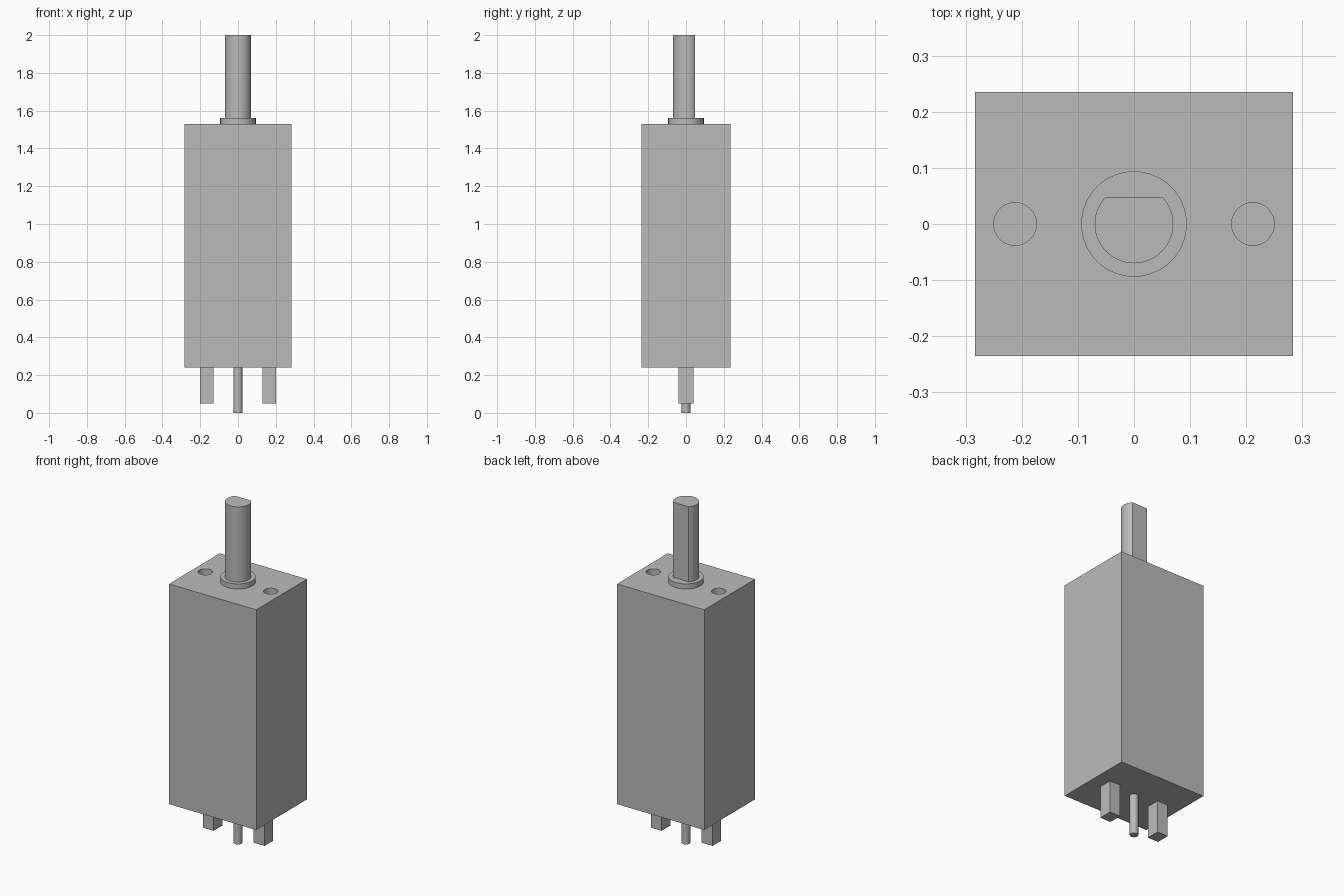
import bpy
import bmesh
import math

if "Cube" in bpy.data.objects:
    bpy.data.objects.remove(bpy.data.objects["Cube"], do_unlink=True)

metal = bpy.data.materials.new("plain grey")
metal.use_nodes = True
GREY = (0.5, 0.5, 0.5, 1)
metal.diffuse_color = GREY
metal.node_tree.nodes["Principled BSDF"].inputs["Base Color"].default_value = GREY


def finish(name, smooth=False):
    ob = bpy.context.object
    ob.name = name
    ob.data.materials.append(metal)
    if smooth:
        bpy.ops.object.shade_smooth_by_angle(angle=math.radians(30))
    return ob


def box(name, x, width, depth, bottom, top):
    bpy.ops.mesh.primitive_cube_add(size=1, location=(x, 0, (bottom + top) / 2))
    bpy.context.object.scale = (width, depth, top - bottom)
    bpy.ops.object.transform_apply(location=False, rotation=False)
    return finish(name)


def rod(name, x, radius, bottom, top):
    bpy.ops.mesh.primitive_cylinder_add(
        vertices=64, radius=radius, depth=top - bottom,
        location=(x, 0, (bottom + top) / 2))
    return finish(name, True)


# Housing with two blind mounting holes in the top
housing = box("housing", 0, 0.566, 0.47, 0.24, 1.53)
for side in (-1, 1):
    cutter = rod("hole_cutter", side * 0.212, 0.038, 1.33, 1.6)
    cutter.hide_render = True
    mod = housing.modifiers.new("mounting_hole", "BOOLEAN")
    mod.operation = "DIFFERENCE"
    mod.solver = "EXACT"
    mod.object = cutter
    bpy.context.view_layer.objects.active = housing
    bpy.ops.object.modifier_apply(modifier=mod.name)
    bpy.data.objects.remove(cutter, do_unlink=True)
bpy.ops.object.select_all(action="DESELECT")
housing.select_set(True)
bpy.ops.object.shade_smooth_by_angle(angle=math.radians(30))

# Collar and D-shaped shaft, flat towards the back
rod("collar", 0, 0.094, 1.53, 1.56)
shaft = rod("shaft", 0, 0.07, 1.56, 2.0)
bm = bmesh.new()
bm.from_mesh(shaft.data)
cut = bmesh.ops.bisect_plane(
    bm, geom=bm.verts[:] + bm.edges[:] + bm.faces[:],
    plane_co=(0, 0.048, 0), plane_no=(0, 1, 0), clear_outer=True)
rim = [e for e in cut["geom_cut"] if isinstance(e, bmesh.types.BMEdge)]
bmesh.ops.holes_fill(bm, edges=rim, sides=0)
bmesh.ops.recalc_face_normals(bm, faces=bm.faces[:])
bm.to_mesh(shaft.data)
bm.free()
bpy.ops.object.shade_smooth_by_angle(angle=math.radians(30))

# Underside: two flat terminals and a centre pin
for side, name in ((-1, "right_terminal"), (1, "left_terminal")):
    box(name, side * 0.165, 0.07, 0.08, 0.05, 0.24)
rod("centre_pin", 0, 0.023, 0.0, 0.24)
